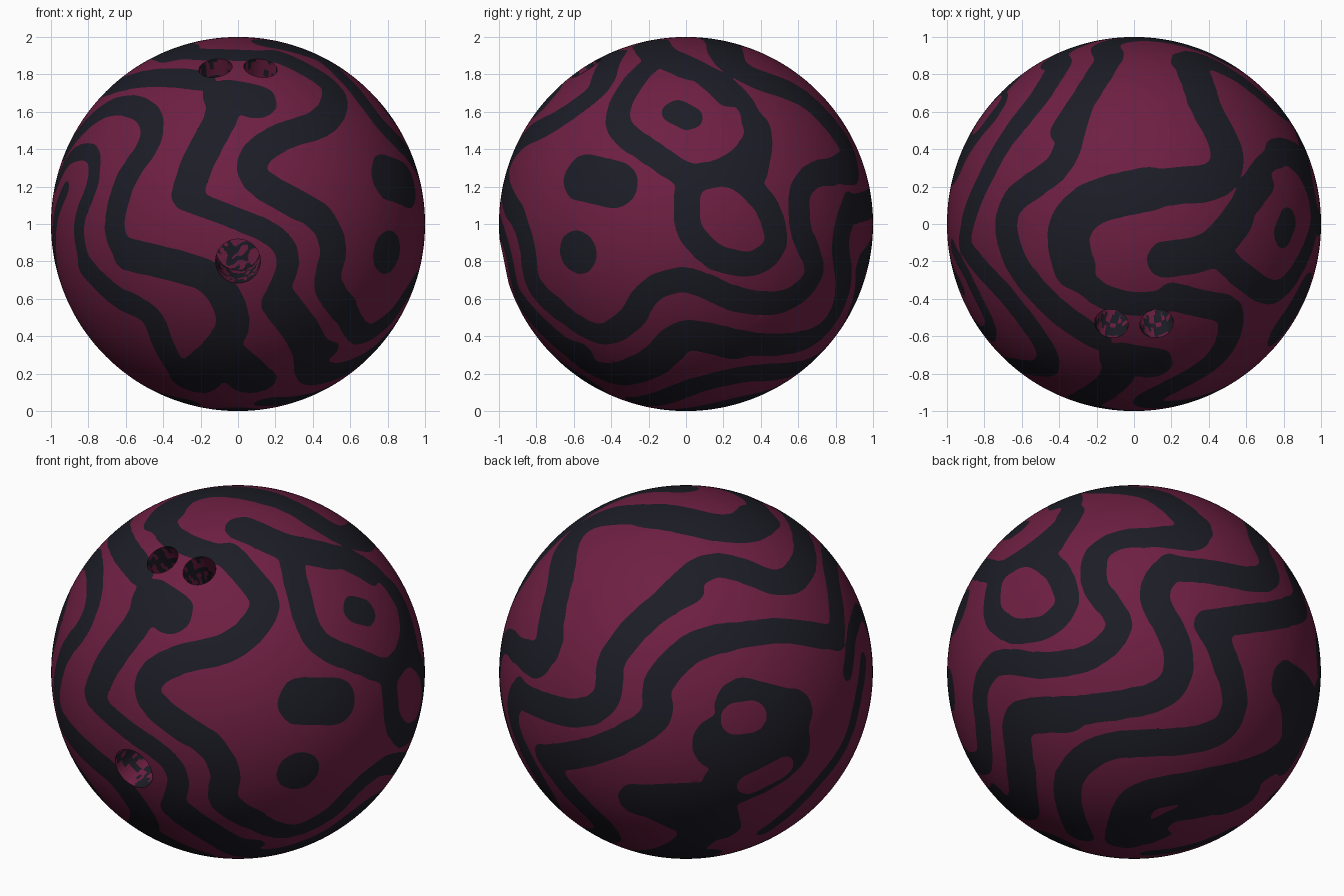
import bpy
import bmesh
from math import sin, cos, radians, sqrt
from mathutils import Vector, kdtree, noise

if "Cube" in bpy.data.objects:
    bpy.data.objects.remove(bpy.data.objects["Cube"], do_unlink=True)


def make_material(name, rgb):
    mat = bpy.data.materials.new(name)
    mat.use_nodes = True
    colour = (*rgb, 1.0)
    mat.diffuse_color = colour
    shader = next(n for n in mat.node_tree.nodes if n.type == "BSDF_PRINCIPLED")
    shader.inputs["Base Color"].default_value = colour
    shader.inputs["Roughness"].default_value = 0.5
    return mat


BERRY, CHARCOAL = 0, 1
MATERIALS = [
    make_material("berry", (0.157, 0.014, 0.055)),
    make_material("charcoal", (0.012, 0.012, 0.02)),
]


def make_object(name, bm):
    mesh = bpy.data.meshes.new(name)
    bm.to_mesh(mesh)
    bm.free()
    for mat in MATERIALS:
        mesh.materials.append(mat)
    obj = bpy.data.objects.new(name, mesh)
    bpy.context.collection.objects.link(obj)
    return obj


# Ball surface, with a search tree over the face centres for painting
ball_mesh = bmesh.new()
bmesh.ops.create_icosphere(ball_mesh, subdivisions=7, radius=1.0)
ball_mesh.faces.ensure_lookup_table()
tree = kdtree.KDTree(len(ball_mesh.faces))
for face in ball_mesh.faces:
    tree.insert(face.calc_center_median(), face.index)
tree.balance()


def side(azimuth, elevation):
    """Axes (right, up, outward) of one side of the ball."""
    a, e = radians(azimuth), radians(elevation)
    right = Vector((cos(a), sin(a), 0))
    outward = Vector((cos(e) * sin(a), -cos(e) * cos(a), sin(e)))
    return right, outward.cross(right), outward


def on_ball(axes, point):
    """Lift a point, in percent of the radius, onto the ball."""
    u, v = point[0] / 100, point[1] / 100
    w = sqrt(max(0, 1 - u * u - v * v))
    return (axes[0] * u + axes[1] * v + axes[2] * w).normalized()


def smooth_path(points):
    """Evenly sampled smooth curve through the points."""
    padded = [points[0], *points, points[-1]]
    for a, b, c, d in zip(padded, padded[1:], padded[2:], padded[3:]):
        steps = max(2, int((c - b).length / 0.015))
        for i in range(steps + 1):
            t = i / steps
            p = b * 2 + (c - a) * t + (a * 2 - b * 5 + c * 4 - d) * t ** 2
            yield (p + (b * 3 - a - c * 3 + d) * t ** 3).normalized()


def stripe(axes, radius, *points, colour=CHARCOAL):
    """Paint a round-ended stripe along a path on the ball."""
    path = [on_ball(axes, p) for p in points]
    for p in smooth_path(path) if len(path) > 1 else path:
        for _, index, _ in tree.find_range(p, radius / 100):
            ball_mesh.faces[index].material_index = colour


front, left, top = side(0, 0), side(90, 0), side(0, 90)
rear, under = side(215, 25), side(140, -30)

# Front swirls
stripe(front, 5, (-97, 21), (-89, 36), (-78, 37), (-78, 21), (-85, 0), (-82, -22))
stripe(front, 7, (-82, -22), (-66, -38), (-47, -49), (-39, -67), (-26, -86))
stripe(front, 7, (-91, 40), (-69, 62), (-50, 60), (-47, 45), (-61, 21), (-66, -3), (-60, -16))
stripe(front, 9, (-60, -16), (-31, -23), (-12, -32), (-3, -54), (-18, -75))
stripe(front, 13, (-24, -84), (-8, -72), (8, -84))
stripe(front, 12, (-7, 69), (9, 66))
stripe(front, 9, (-7, 65), (-11, 53), (-22, 32), (-27, 16))
stripe(front, 6, (-25, 12), (4, 1), (20, -7), (27, -20), (21, -40), (29, -57), (49, -68))
stripe(front, 8, (20, 90), (34, 84), (50, 73), (51, 62), (42, 53), (22, 46), (9, 36), (9, 25),
       (25, 14), (44, 3), (51, -13), (48, -32), (57, -46))

# Left side swirls, rings and spots
stripe(left, 7, (-82, -31), (-68, -46), (-46, -59), (-30, -51), (-19, -36), (0, -30), (26, -40))
stripe(left, 10, (-88, -42), (-68, -63), (-43, -80), (-19, -75), (0, -60), (29, -65))
stripe(left, 7, (2, 25), (24, 26), (42, 11), (48, -10), (36, -21), (15, -17), (1, 0), (2, 25))
stripe(left, 7, (-17, 87), (-31, 72), (-36, 53), (-17, 37), (5, 25), (26, 32), (36, 42))
stripe(left, 8, (36, 28), (39, 45), (37, 54))
stripe(left, 6, (36, 42), (36, 54), (27, 70), (8, 83), (-17, 87))
stripe(left, 8, (-5, 60), (1, 57))
stripe(left, 13, (-55, 25), (-38, 21))
stripe(left, 12, (-58, -15))

# Top swirls
stripe(top, 10, (30, 87), (38, 64), (50, 38), (42, 23), (9, 19))
stripe(top, 12, (9, 19), (-22, 11), (-35, -4), (-32, -24))
stripe(top, 7, (-32, -24), (-18, -38), (3, -43), (20, -40))
stripe(top, 10, (17, -19), (40, -14), (56, 3))
stripe(top, 7, (56, 5), (70, 22))
stripe(top, 8, (-30, 61), (-40, 32), (-66, 10), (-66, -14), (-48, -40), (-20, -61))
stripe(top, 7, (-64, 51), (-80, 24), (-89, 1), (-91, -10))

# Rear swirls and the big dark patch with its two spots
stripe(rear, 7, (-68, 39), (-74, 12), (-92, 12))
stripe(rear, 8, (2, 44), (-19, 31), (-39, 8), (-43, -14), (-60, -22), (-89, -12))
stripe(rear, 8, (23, 19), (2, 12), (-15, -7), (-17, -25), (-46, -41), (-76, -46))
stripe(rear, 15, (30, -18), (56, -24))
stripe(rear, 16, (19, -38), (54, -42), (24, -60))
stripe(rear, 12, (-25, -69), (10, -69), (18, -84))
stripe(rear, 5, (95, 6), (92, -15), (85, -39), (67, -63), (42, -85))
stripe(rear, 9, (27, -25), (35, -24), colour=BERRY)
stripe(rear, 7, (34, -60), (52, -51), colour=BERRY)

# Underside swirls
stripe(under, 7, (35, 80), (30, 70), (-2, 72), (-19, 64), (-21, 47), (-8, 25), (-24, 8), (-51, 3))
stripe(under, 8, (20, 57), (11, 41), (24, 9), (14, -12), (-35, -21))
stripe(under, 8, (40, 25), (49, 6), (54, -18), (41, -34), (-13, -40), (-35, -58), (-29, -87))
stripe(under, 11, (84, -10), (81, -42), (35, -61), (3, -69), (-5, -90))
stripe(under, 10, (60, -66), (30, -76), (5, -88))
stripe(under, 6, (9, -97), (51, -85))
stripe(under, 6, (24, -83), (40, -80), colour=BERRY)

# Smooth the outlines between the two colours
for _ in range(3):
    moved = {}
    for vert in ball_mesh.verts:
        rim = [e.other_vert(vert).co for e in vert.link_edges
               if len({f.material_index for f in e.link_faces}) > 1]
        if len(rim) == 2:
            moved[vert] = ((rim[0] + rim[1]) / 4 + vert.co / 2).normalized()
    for vert, place in moved.items():
        vert.co = place

ball = make_object("ball", ball_mesh)


def drill(name, direction, radius, depth):
    """Cut a round hole whose walls carry a finer swirl."""
    bm = bmesh.new()
    bmesh.ops.create_cone(bm, cap_ends=True, cap_tris=True, segments=36,
                          radius1=radius, radius2=radius, depth=depth + 0.1)
    bmesh.ops.subdivide_edges(bm, edges=bm.edges[:], cuts=10, use_grid_fill=True)
    for face in bm.faces:
        swirl = noise.noise(face.calc_center_median() * 14)
        face.material_index = CHARCOAL if sin(swirl * 9) > 0 else BERRY
    cutter = make_object(name + "_cutter", bm)
    cutter.hide_render = True
    axis = Vector(direction).normalized()
    cutter.rotation_mode = "QUATERNION"
    cutter.rotation_quaternion = axis.to_track_quat("Z", "Y")
    cutter.location = axis * (1.05 - depth / 2)
    cut = ball.modifiers.new(name, "BOOLEAN")
    cut.operation = "DIFFERENCE"
    cut.solver = "EXACT"
    cut.object = cutter
    bpy.context.view_layer.update()
    bpy.ops.object.modifier_apply(modifier=name)
    bpy.data.objects.remove(cutter, do_unlink=True)


# Two finger holes and a thumb hole
bpy.ops.object.select_all(action="DESELECT")
ball.select_set(True)
bpy.context.view_layer.objects.active = ball
for x in (-0.12, 0.12):
    drill("finger_hole", (x, -0.53, 0.83), 0.09, 0.35)
drill("thumb_hole", (0, -0.98, -0.2), 0.12, 0.35)

bpy.ops.object.shade_smooth_by_angle(angle=radians(30))
ball.location.z = 1
